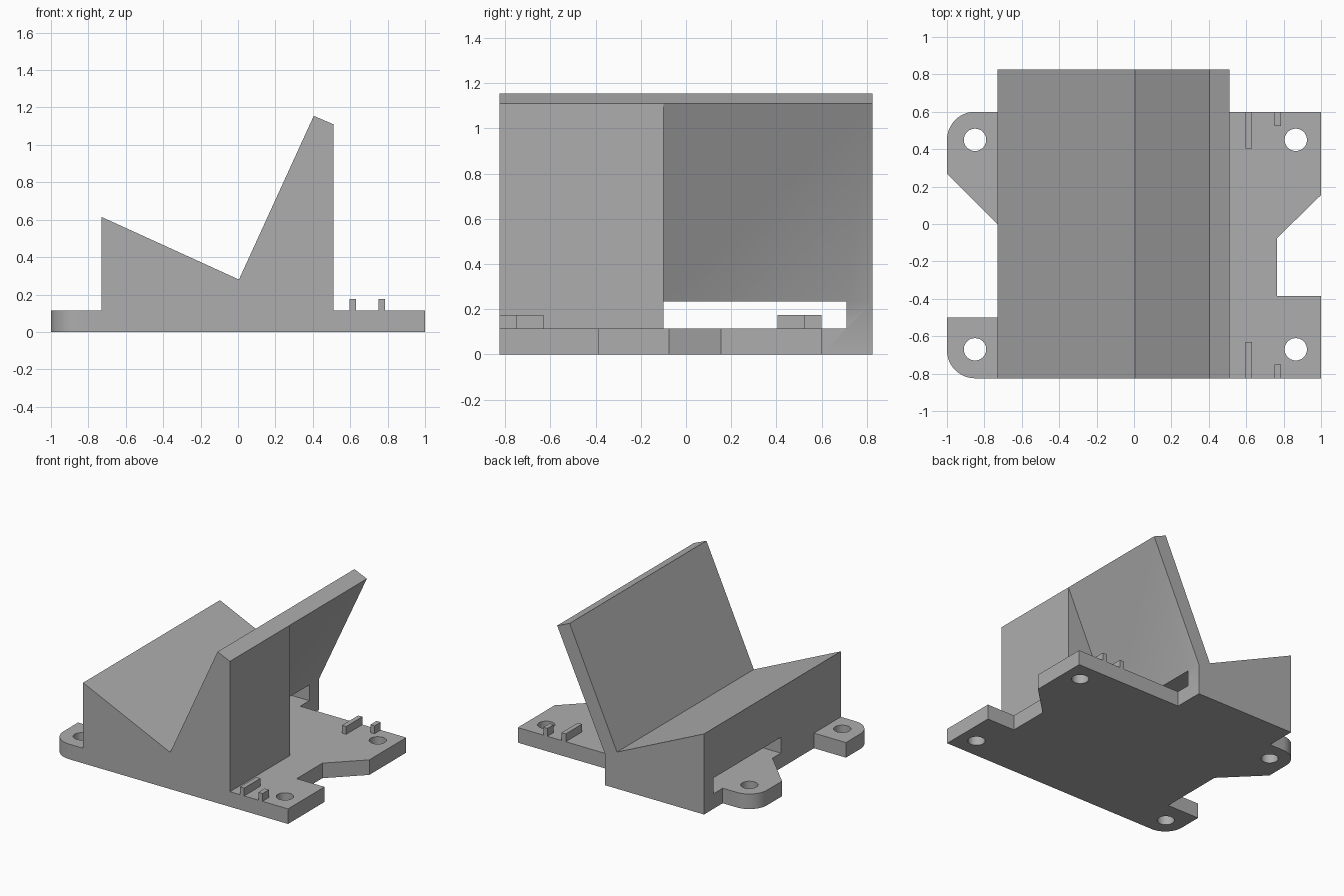
import bpy, bmesh, math

if "Cube" in bpy.data.objects:
    bpy.data.objects.remove(bpy.data.objects["Cube"], do_unlink=True)

grey = bpy.data.materials.new("plain_grey")
grey.use_nodes = True
colour = (0.42, 0.42, 0.42, 1)
grey.diffuse_color = colour
grey.node_tree.nodes["Principled BSDF"].inputs["Base Color"].default_value = colour

LEFT, RIGHT = -0.73, 0.51      # cradle sides
FRONT, BACK = -0.825, 0.825    # cradle ends
EAR_BACK = 0.6                 # rear edge of the plate
PLATE, SLOT = 0.115, 0.235     # plate top, slot ceiling
SPLIT, STEM = -0.1, 0.105      # start of undercut, its inner wall
HOLES = [(x, y) for x in (-0.85, 0.865) for y in (0.45, -0.67)]


def prism(name, points, axis, low, high):
    """Extrude a 2D outline along z (points are x, y) or y (points are x, z)."""
    place = (lambda p: (p[0], p[1], low)) if axis == "z" else (lambda p: (p[0], low, p[1]))
    bm = bmesh.new()
    face = bm.faces.new([bm.verts.new(place(p)) for p in points])
    out = bmesh.ops.extrude_face_region(bm, geom=[face])
    step = high - low
    bmesh.ops.translate(bm, vec=(0, 0, step) if axis == "z" else (0, step, 0),
                        verts=[v for v in out["geom"] if isinstance(v, bmesh.types.BMVert)])
    bmesh.ops.recalc_face_normals(bm, faces=bm.faces)
    mesh = bpy.data.meshes.new(name)
    bm.to_mesh(mesh)
    bm.free()
    mesh.materials.append(grey)
    obj = bpy.data.objects.new(name, mesh)
    bpy.context.collection.objects.link(obj)
    return obj


def box(name, x0, x1, y0, y1, z0, z1):
    return prism(name, [(x0, y0), (x1, y0), (x1, y1), (x0, y1)], "z", z0, z1)


def arc(cx, cy, r, start, end, n):
    return [(cx + r * math.cos(math.radians(start + (end - start) * i / n)),
             cy + r * math.sin(math.radians(start + (end - start) * i / n)))
            for i in range(n + 1)]


def combine(target, tool, operation):
    """Apply an exact boolean and remove the tool."""
    mod = target.modifiers.new(operation, "BOOLEAN")
    mod.object, mod.operation, mod.solver = tool, operation, "EXACT"
    bpy.context.view_layer.objects.active = target
    bpy.ops.object.modifier_apply(modifier=mod.name)
    bpy.data.objects.remove(tool, do_unlink=True)


# Mounting plate with rounded left ears and a notched right edge
outline = [(LEFT, BACK), (LEFT, EAR_BACK)]
outline += arc(-0.85, 0.45, 0.15, 90, 180, 12)
outline += [(-1, 0.27), (LEFT, 0), (LEFT, -0.5), (-1, -0.5)]
outline += arc(-0.85, FRONT + 0.15, 0.15, 180, 270, 12)
outline += [(1, FRONT), (1, -0.385), (0.765, -0.385), (0.765, -0.075),
            (1, 0.155), (1, EAR_BACK), (STEM, EAR_BACK), (STEM, BACK)]
bracket = prism("mounting_bracket", outline, "z", 0, PLATE)

# V-shaped cradle, undercut behind its backrest and slotted across
cradle = prism("cradle", [(LEFT, 0.05), (RIGHT, 0.05), (RIGHT, 1.11), (0.405, 1.155),
                          (0.005, 0.28), (LEFT, 0.615)], "y", FRONT, BACK)
slope = (1.11 - SLOT) / (RIGHT - STEM)
undercut = prism("undercut_cutter", [(STEM, 0), (0.7, 0), (0.7, SLOT + slope * (0.7 - STEM)),
                                     (STEM, SLOT)], "y", SPLIT, 1)
combine(cradle, undercut, "DIFFERENCE")
combine(cradle, box("slot_cutter", -1, 1, SPLIT, 0.71, 0, SLOT), "DIFFERENCE")
combine(bracket, cradle, "UNION")

# Screw holes
for x, y in HOLES:
    combine(bracket, prism("hole_cutter", arc(x, y, 0.06, 0, 345, 23), "z", -0.1, 0.3),
            "DIFFERENCE")

# Merge leftover seams on flat faces
bm = bmesh.new()
bm.from_mesh(bracket.data)
bmesh.ops.remove_doubles(bm, verts=bm.verts, dist=0.0001)
bmesh.ops.dissolve_limit(bm, angle_limit=math.radians(1), verts=bm.verts, edges=bm.edges)
bm.to_mesh(bracket.data)
bm.free()

# Small locating ribs, long and short, at both ends of the plate
for x, length, kind in ((0.595, 0.195, "long"), (0.75, 0.075, "short")):
    box(f"rear_{kind}_rib", x, x + 0.035, EAR_BACK - length, EAR_BACK, PLATE, 0.175)
    box(f"front_{kind}_rib", x, x + 0.035, FRONT, FRONT + length, PLATE, 0.175)

# Smooth the curved edges only
bpy.ops.object.select_all(action="DESELECT")
bracket.select_set(True)
bpy.context.view_layer.objects.active = bracket
bpy.ops.object.shade_smooth_by_angle(angle=math.radians(30))
